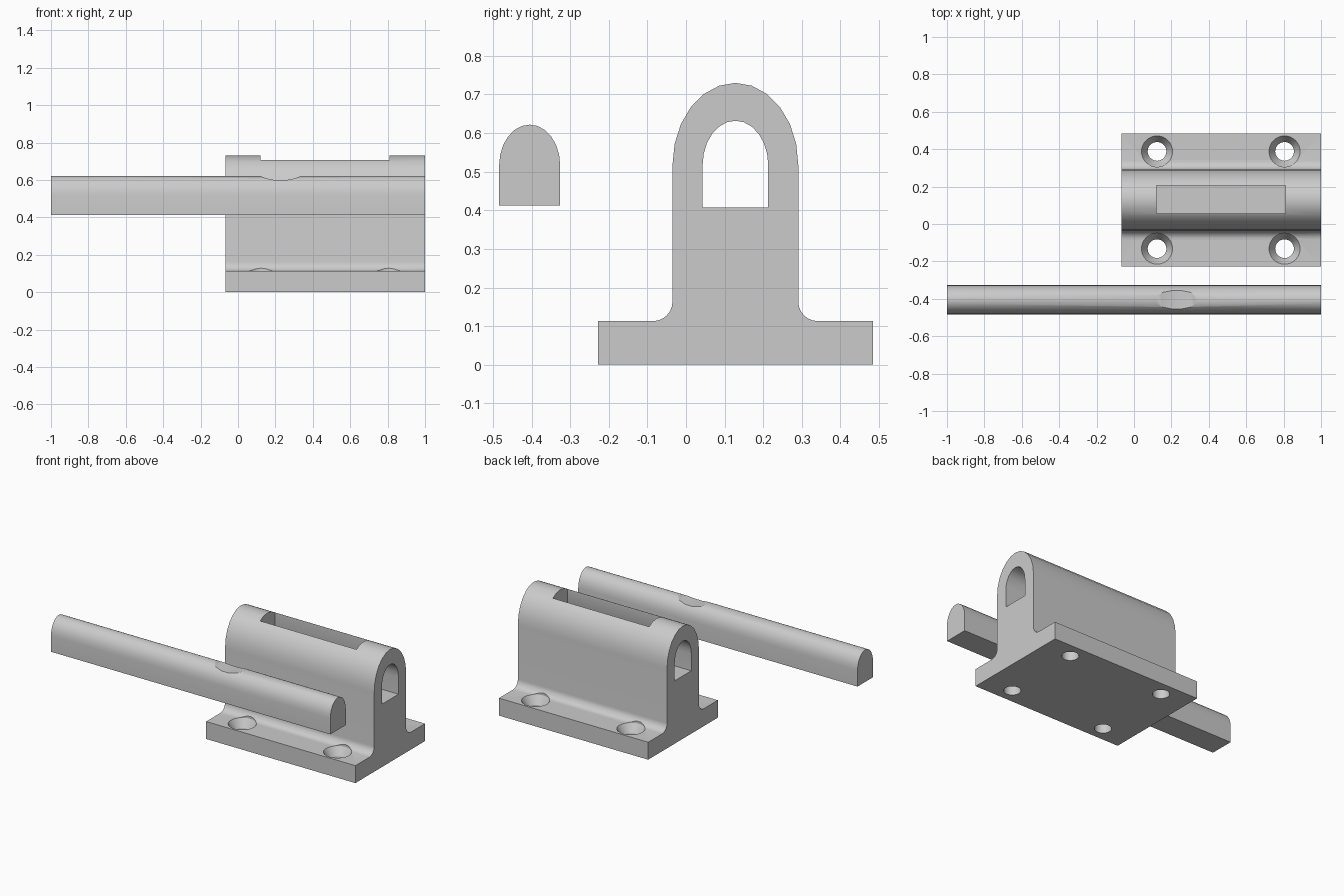
import bpy, bmesh, math
from mathutils import Matrix

if "Cube" in bpy.data.objects:
    bpy.data.objects.remove(bpy.data.objects["Cube"], do_unlink=True)

steel = bpy.data.materials.new("grey steel")
steel.use_nodes = True
GREY = (0.6, 0.6, 0.6, 1)
steel.diffuse_color = GREY
steel.node_tree.nodes["Principled BSDF"].inputs["Base Color"].default_value = GREY

SPRING = 0.517   # height where every dome begins
MID = 0.128      # centre line of the housing
LEFT, RIGHT = 1.0, -0.068


def finish(name, bm):
    bmesh.ops.recalc_face_normals(bm, faces=bm.faces[:])
    mesh = bpy.data.meshes.new(name)
    bm.to_mesh(mesh)
    bm.free()
    mesh.materials.append(steel)
    obj = bpy.data.objects.new(name, mesh)
    bpy.context.collection.objects.link(obj)
    return obj


def extrude_x(name, outline, x0, x1):
    bm = bmesh.new()
    face = bm.faces.new([bm.verts.new((x0, y, z)) for y, z in outline])
    moved = bmesh.ops.extrude_face_region(bm, geom=[face])["geom"]
    verts = [v for v in moved if isinstance(v, bmesh.types.BMVert)]
    bmesh.ops.translate(bm, verts=verts, vec=(x1 - x0, 0, 0))
    return finish(name, bm)


def arc(cy, cz, ry, rz, start, end, steps):
    angles = [math.radians(start + (end - start) * i / steps) for i in range(steps + 1)]
    return [(cy + ry * math.cos(a), cz + rz * math.sin(a)) for a in angles]


def domed(cy, half, floor, top, steps=12):
    return [(cy - half, floor), (cy + half, floor)] + arc(cy, SPRING, half, top - SPRING, 0, 180, steps)


def lathe(name, x, y, rings, sides=32):
    bm = bmesh.new()
    loops = []
    for r, z in rings:
        loops.append([bm.verts.new((x + r * math.cos(math.tau * i / sides),
                                    y + r * math.sin(math.tau * i / sides), z)) for i in range(sides)])
    for a, b in zip(loops, loops[1:]):
        for i in range(sides):
            j = (i + 1) % sides
            bm.faces.new((a[i], a[j], b[j], b[i]))
    bm.faces.new(loops[0])
    bm.faces.new(loops[-1])
    return finish(name, bm)


def carve(target, cutter):
    cutter.hide_render = True
    mod = target.modifiers.new("cut", 'BOOLEAN')
    mod.operation, mod.solver, mod.object = 'DIFFERENCE', 'EXACT', cutter
    bpy.context.view_layer.objects.active = target
    bpy.ops.object.modifier_apply(modifier=mod.name)
    bpy.data.objects.remove(cutter, do_unlink=True)


# Housing: flanged base, filleted wall and domed top in one profile
HALF, FLANGE, BASE, FILLET = 0.163, 0.356, 0.113, 0.05
side = arc(HALF + FILLET, BASE + FILLET, FILLET, FILLET, 270, 180, 6)
side = [(FLANGE, 0), (FLANGE, BASE)] + side
outline = [(MID + y, z) for y, z in side]
outline += arc(MID, SPRING, HALF, 0.73 - SPRING, 0, 180, 12)
outline += [(MID - y, z) for y, z in reversed(side)]
housing = extrude_x("bolt_housing", outline, RIGHT, LEFT)

# Bolt channel along the housing and the slot above it
carve(housing, extrude_x("channel_cutter", domed(MID, 0.085, 0.407, 0.632), RIGHT - 0.1, LEFT + 0.1))
slot = [(MID - 0.073, 0.45), (MID + 0.077, 0.45), (MID + 0.077, 0.9), (MID - 0.073, 0.9)]
carve(housing, extrude_x("slot_cutter", slot, 0.12, 0.81))

# Countersunk screw holes in the flanges
for x in (0.123, 0.805):
    for s in (-1, 1):
        rings = [(0.05, -0.1), (0.05, 0.06), (0.083, BASE), (0.083, 0.2)]
        carve(housing, lathe("screw_cutter", x, MID + s * 0.26, rings))

# Sliding bolt with a shallow thumb scoop across its top
bolt = extrude_x("sliding_bolt", domed(-0.405, 0.079, 0.413, 0.622), -1, 1)
bm = bmesh.new()
R = 0.27
turn = Matrix.Translation((0.228, -0.405, 0.597 + R)) @ Matrix.Rotation(math.pi / 2, 4, 'X')
turn = turn @ Matrix.Rotation(math.pi / 32, 4, 'Z')
bmesh.ops.create_cone(bm, cap_ends=True, segments=32, radius1=R, radius2=R, depth=0.4, matrix=turn)
carve(bolt, finish("scoop_cutter", bm))

# Smooth curves, crisp edges
for obj in (housing, bolt):
    bpy.ops.object.select_all(action='DESELECT')
    obj.select_set(True)
    bpy.context.view_layer.objects.active = obj
    bpy.ops.object.shade_smooth_by_angle(angle=math.radians(30))
